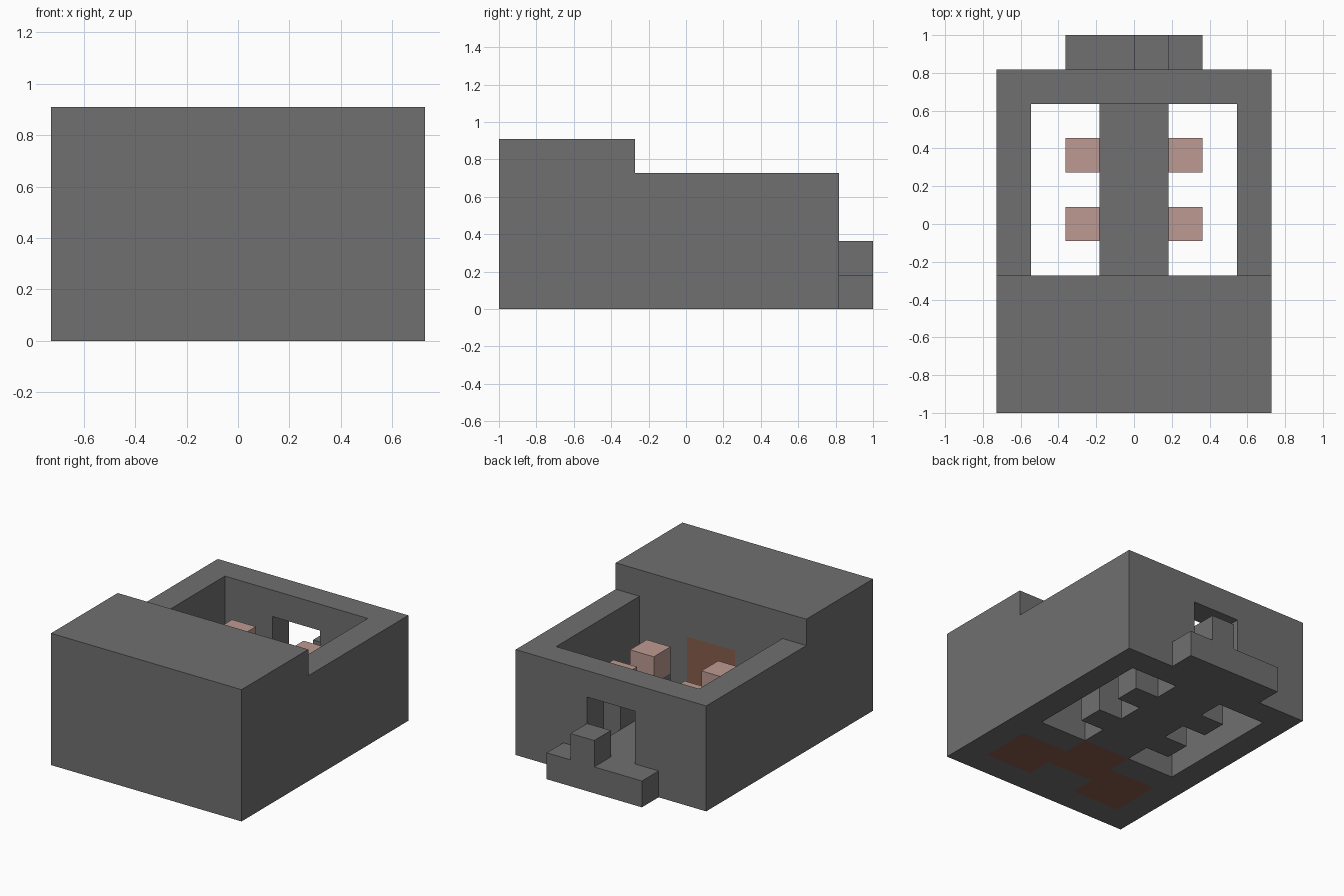
import bpy
import bmesh
from mathutils import Vector

cube = bpy.data.objects.get("Cube")
if cube:
    bpy.data.objects.remove(cube, do_unlink=True)

UNIT = 2 / 11                      # edge of one building block
CENTRE = Vector((4, 5.5, 0))       # middle of the block grid


def material(name, rgb):
    mat = bpy.data.materials.new(name)
    mat.use_nodes = True
    mat.diffuse_color = (*rgb, 1)
    mat.node_tree.nodes["Principled BSDF"].inputs["Base Color"].default_value = (*rgb, 1)
    return mat


stone = material("grey stone", (0.162, 0.162, 0.162))
pink = material("dusty pink", (0.509, 0.323, 0.287))
brown = material("brown wood", (0.242, 0.112, 0.072))


def box(x, y, z):
    """Grid cells inside the given (start, end) ranges."""
    return {(i, j, k) for i in range(*x) for j in range(*y) for k in range(*z)}


# Inlaid wood: one doorway in the middle, one block on either side
doorway = box((3, 5), (2, 4), (0, 3))
side_wood = box((1, 3), (1, 3), (0, 3)) | box((5, 7), (1, 3), (0, 3))

# Solid front block, with the wood set into it
front_block = box((0, 8), (0, 4), (0, 5)) - doorway - side_wood

# Courtyard walls with a gate through the back
courtyard = box((0, 8), (4, 10), (0, 4)) - box((1, 7), (4, 9), (0, 4))
courtyard -= box((3, 5), (9, 10), (1, 3))

# Central walkway, and the stands on both sides with their pink tops
walkway = box((3, 5), (4, 9), (0, 1))
stands, stand_tops = set(), set()
for x in (2, 5):
    for y in (5, 7):
        stands |= box((x, x + 1), (y, y + 1), (0, 2))
        stand_tops |= box((x, x + 1), (y, y + 1), (2, 3))

# Doorstep behind the gate with one raised block
back_step = box((2, 6), (10, 11), (0, 1)) | box((4, 5), (10, 11), (1, 2))

parts = {
    "front_block": (front_block, stone),
    "courtyard_walls": (courtyard, stone),
    "walkway": (walkway, stone),
    "stands": (stands, stone),
    "stand_tops": (stand_tops, pink),
    "back_step": (back_step, stone),
    "doorway": (doorway, brown),
    "side_wood": (side_wood, brown),
}
filled = set().union(*(cells for cells, _ in parts.values()))


def build(name, cells, mat):
    """Skin the exposed sides of the cells and merge them into flat faces."""
    bm = bmesh.new()
    for cell in cells:
        mid = Vector(cell) + Vector((0.5, 0.5, 0.5))
        for axis in range(3):
            for sign in (-1, 1):
                normal = Vector((0, 0, 0))
                normal[axis] = sign
                if tuple(int(c + n) for c, n in zip(cell, normal)) in filled:
                    continue
                u = Vector((0, 0, 0))
                u[(axis + 1) % 3] = 0.5
                v = normal.cross(u)
                face_mid = mid + normal / 2
                corners = (-u - v, u - v, u + v, v - u)
                bm.faces.new([bm.verts.new((face_mid + c - CENTRE) * UNIT) for c in corners])
    bmesh.ops.remove_doubles(bm, verts=bm.verts, dist=0.001)
    bmesh.ops.dissolve_limit(bm, angle_limit=0.01, verts=bm.verts, edges=bm.edges)
    mesh = bpy.data.meshes.new(name)
    bm.to_mesh(mesh)
    bm.free()
    mesh.materials.append(mat)
    bpy.context.collection.objects.link(bpy.data.objects.new(name, mesh))


for name, (cells, mat) in parts.items():
    build(name, cells, mat)
